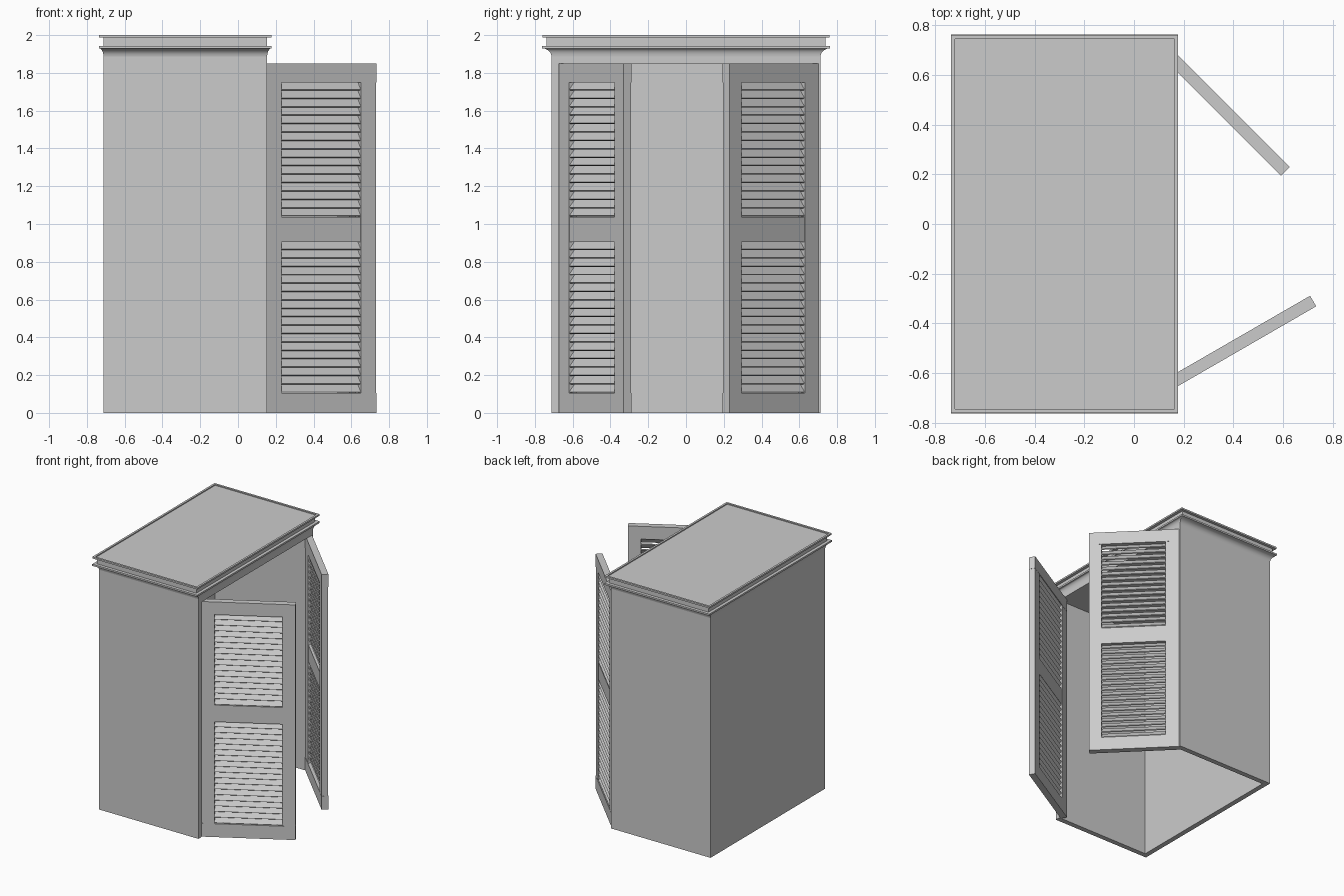
import bpy, bmesh, math
from mathutils import Matrix, Vector

if "Cube" in bpy.data.objects:
    bpy.data.objects.remove(bpy.data.objects["Cube"])


def finish(name, bm, smooth=False):
    bmesh.ops.recalc_face_normals(bm, faces=bm.faces)
    me = bpy.data.meshes.new(name)
    bm.to_mesh(me)
    bm.free()
    ob = bpy.data.objects.new(name, me)
    bpy.context.collection.objects.link(ob)
    if smooth:
        bpy.ops.object.select_all(action='DESELECT')
        ob.select_set(True)
        bpy.context.view_layer.objects.active = ob
        bpy.ops.object.shade_smooth_by_angle(angle=math.radians(30))
    return ob


def add_box(bm, lo, hi, tilt=0.0):
    """Box between two corners, tilted about its own x axis."""
    lo, hi = Vector(lo), Vector(hi)
    m = (Matrix.Translation((lo + hi) / 2) @ Matrix.Rotation(tilt, 4, 'X')
         @ Matrix.Diagonal((*(hi - lo), 1)))
    bmesh.ops.create_cube(bm, size=1, matrix=m)


X0, X1, Y, T = -0.712, 0.154, 0.712, 0.04

# Cabinet walls: U-shaped plan, open at +x and at the bottom
bm = bmesh.new()
plan = [(X1, -Y), (X0, -Y), (X0, Y), (X1, Y),
        (X1, Y - T), (X0 + T, Y - T), (X0 + T, -Y + T), (X1, -Y + T)]
face = bm.faces.new([bm.verts.new((x, y, 0)) for x, y in plan])
ext = bmesh.ops.extrude_face_region(bm, geom=[face])
bmesh.ops.translate(bm, vec=(0, 0, 1.89),
                    verts=[v for v in ext['geom'] if isinstance(v, bmesh.types.BMVert)])
finish("cabinet_walls", bm)

# Ceiling panel and header above the doors
bm = bmesh.new()
add_box(bm, (X0 + T, -Y + T, 1.85), (X1, Y - T, 1.89))
finish("ceiling_header", bm)

# Cornice: rectangular rings (x overhang, y overhang, z) with a cove and a top lip
rings = [(0, 0, 1.886)]
for i in range(1, 6):
    a = math.radians(18 * i)
    rings.append((0.024 * (1 - math.cos(a)), 0.05 * (1 - math.cos(a)), 1.886 + 0.044 * math.sin(a)))
rings += [(0.024, 0.05, 1.943), (0, 0.026, 1.943), (0, 0.026, 1.987),
          (0.024, 0.048, 1.987), (0.024, 0.048, 2.0), (0.008, 0.032, 2.0), (0.008, 0.032, 1.992)]
bm = bmesh.new()
loops = []
for ox, oy, z in rings:
    loops.append([bm.verts.new(p) for p in ((X0 - ox, -Y - oy, z), (X1 + ox, -Y - oy, z),
                                            (X1 + ox, Y + oy, z), (X0 - ox, Y + oy, z))])
for a, b in zip(loops, loops[1:]):
    for i in range(4):
        j = (i + 1) % 4
        bm.faces.new((a[i], a[j], b[j], b[i]))
bm.faces.new(loops[0])
bm.faces.new(loops[-1])
finish("cornice", bm, smooth=True)


# Louvred doors: local x runs from the hinge, 'out' is the sign of the outer side
def door(name, hinge, width, angle, out):
    h = 0.0235
    xa, xb = 0.108, width - 0.092
    frame = bmesh.new()
    add_box(frame, (0, -h, 0.105), (xa, h, 1.75))
    add_box(frame, (xb, -h, 0.105), (width, h, 1.75))
    add_box(frame, (0, -h - 0.001, 1.75), (width + 0.002, h + 0.001, 1.85))
    add_box(frame, (0, -h - 0.001, 0), (width + 0.002, h + 0.001, 0.105))
    add_box(frame, (xa, -h + 0.003, 0.905), (xb, h - 0.003, 1.037))
    slats = bmesh.new()
    for lo, hi, n in ((0.105, 0.905, 18), (1.037, 1.75, 16)):
        pitch = (hi - lo) / n
        for i in range(n):
            z = lo + pitch * (i + 0.5) + 0.004
            add_box(slats, (xa - 0.005, -0.028, z - 0.004), (xb + 0.005, 0.028, z + 0.004),
                    tilt=-out * math.radians(52))
    for part, bm in (("frame", frame), ("slats", slats)):
        ob = finish(f"{name}_{part}", bm)
        ob.location = (*hinge, 0)
        ob.rotation_euler.z = math.radians(angle)


door("front_door", (0.125, -0.654), 0.686, 30, -1)
door("back_door", (0.132, 0.689), 0.673, -45, 1)
